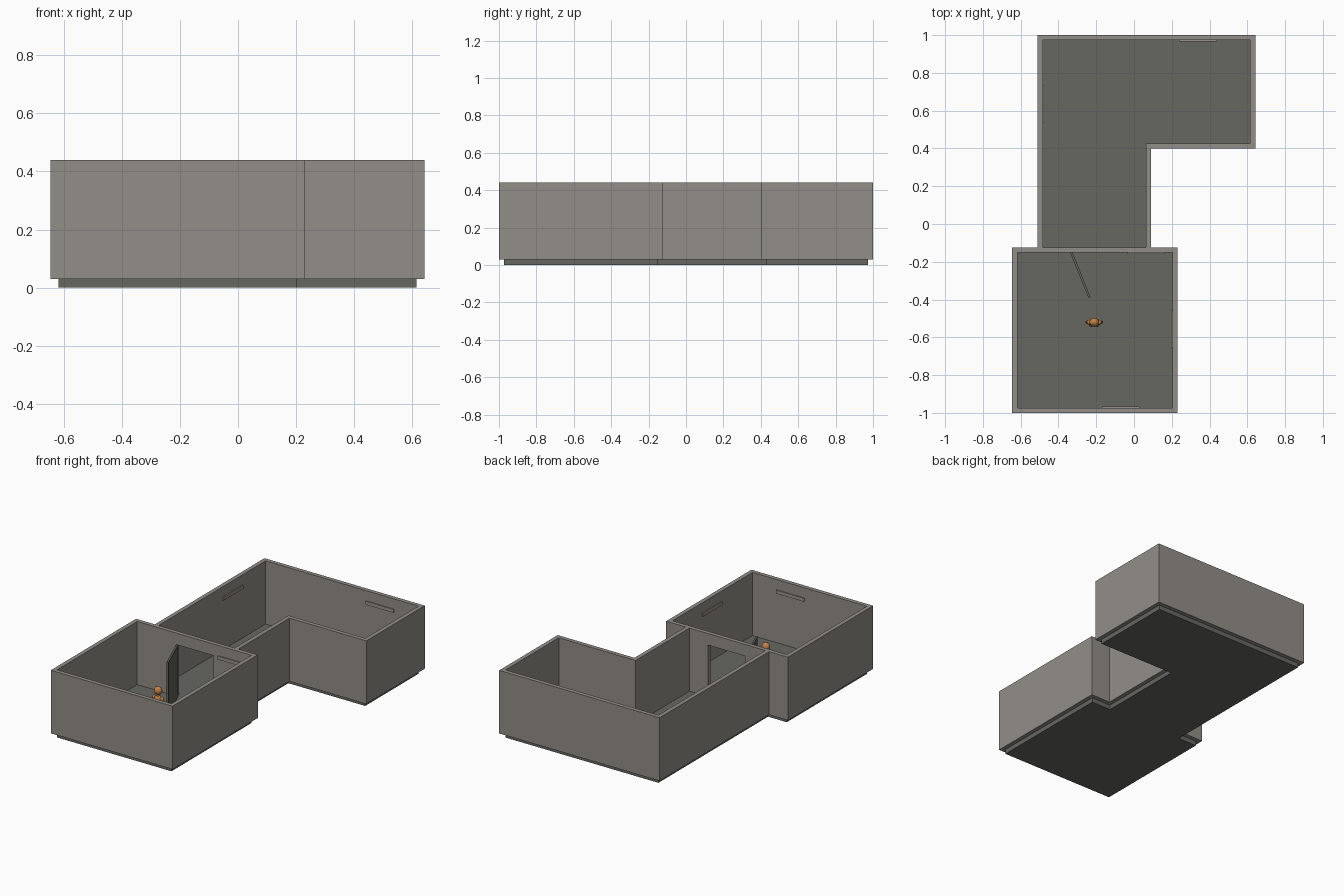
import bpy, bmesh
from math import radians, atan2
from mathutils import Vector, Matrix

if "Cube" in bpy.data.objects:
    bpy.data.objects.remove(bpy.data.objects["Cube"])

THICK, FLOOR, TOP, DOOR_TOP = 0.027, 0.03, 0.44, 0.365


def material(name, rgb):
    m = bpy.data.materials.new(name)
    m.use_nodes = True
    m.diffuse_color = (*rgb, 1)
    m.node_tree.nodes["Principled BSDF"].inputs["Base Color"].default_value = (*rgb, 1)
    return m


wall_mat = material("warm grey wall", (0.29, 0.27, 0.245))
floor_mat = material("dark grey floor", (0.135, 0.135, 0.12))
door_mat = material("charcoal door", (0.12, 0.12, 0.105))
shelf_mat = material("light grey shelf", (0.34, 0.29, 0.26))
figure_mat = material("orange figure", (0.52, 0.22, 0.07))


def finish(name, bm, mat):
    bmesh.ops.recalc_face_normals(bm, faces=bm.faces)
    mesh = bpy.data.meshes.new(name)
    bm.to_mesh(mesh)
    bm.free()
    mesh.materials.append(mat)
    obj = bpy.data.objects.new(name, mesh)
    bpy.context.collection.objects.link(obj)
    return obj


def box(name, lo, hi, mat):
    lo, hi = Vector(lo), Vector(hi)
    bm = bmesh.new()
    bmesh.ops.create_cube(bm, size=1, matrix=Matrix.LocRotScale((lo + hi) / 2, None, hi - lo))
    return finish(name, bm, mat)


def extrude_up(bm, faces, height):
    ext = bmesh.ops.extrude_face_region(bm, geom=faces)["geom"]
    bmesh.ops.translate(bm, vec=(0, 0, height),
                        verts=[v for v in ext if isinstance(v, bmesh.types.BMVert)])


def offset_path(points, closed):
    """Shift a right-angled counterclockwise path inward by the wall thickness."""
    pts = [Vector(p) for p in points]
    n = len(pts)
    sides = [(pts[(i + 1) % n] - pts[i]).normalized() for i in range(n)]
    normals = [Vector((-d.y, d.x)) for d in sides]
    inner = []
    for i, p in enumerate(pts):
        shift = Vector((0, 0))
        if closed or i > 0:
            shift += normals[i - 1]
        if closed or i < n - 1:
            shift += normals[i]
        inner.append(p + shift * THICK)
    return pts, inner


def walls(name, points, closed):
    outer, inner = offset_path(points, closed)
    bm = bmesh.new()
    a = [bm.verts.new((*p, FLOOR)) for p in outer]
    b = [bm.verts.new((*p, FLOOR)) for p in inner]
    n = len(a)
    faces = [bm.faces.new((a[i], a[(i + 1) % n], b[(i + 1) % n], b[i]))
             for i in range(n if closed else n - 1)]
    extrude_up(bm, faces, TOP - FLOOR)
    return finish(name, bm, wall_mat)


def slab(name, points):
    bm = bmesh.new()
    extrude_up(bm, [bm.faces.new([bm.verts.new((*p, 0)) for p in points])], FLOOR)
    return finish(name, bm, floor_mat)


# Wall outlines, counterclockwise
front_room = [(-0.645, -1), (0.23, -1), (0.23, -0.125), (-0.645, -0.125)]
back_room = [(0.09, -0.125), (0.09, 0.4), (0.642, 0.4), (0.642, 1), (-0.51, 1), (-0.51, -0.125)]
front_walls = walls("front_room_walls", front_room, True)
walls("back_room_walls", back_room, False)

# Floors sit inside the walls and meet under the doorway
front_inner = offset_path(front_room, True)[1]
back_inner = offset_path(back_room, False)[1]
for p in (back_inner[0], back_inner[-1]):
    p.y -= THICK
slab("front_room_floor", front_inner)
slab("back_room_floor", back_inner)

# Doorway cut through the shared wall
cutter = box("doorway_cutter", (-0.335, -0.2, 0), (-0.07, -0.08, DOOR_TOP), wall_mat)
cutter.hide_render = True
cut = front_walls.modifiers.new("doorway", "BOOLEAN")
cut.operation, cut.solver, cut.object = "DIFFERENCE", "EXACT", cutter
bpy.context.view_layer.objects.active = front_walls
bpy.ops.object.modifier_apply(modifier=cut.name)
bpy.data.objects.remove(cutter)

# Door leaf swung open into the front room
hinge, tip = Vector((-0.332, -0.15)), Vector((-0.236, -0.388))
swing = tip - hinge
door = box("door", (0, -0.006, FLOOR), (swing.length, 0.006, DOOR_TOP), door_mat)
door.location = (*hinge, 0)
door.rotation_euler.z = atan2(swing.y, swing.x)

# Narrow shelves high on the walls: (name, low corner, high corner)
for name, lo, hi in [
    ("back_wall_shelf", (0.24, 0.966), (0.44, 0.973)),
    ("corridor_wall_shelf", (-0.483, 0.535), (-0.476, 0.735)),
    ("shared_wall_shelf", (-0.035, -0.159), (0.165, -0.152)),
    ("side_wall_shelf", (0.196, -0.655), (0.203, -0.455)),
    ("front_wall_shelf", (-0.17, -0.973), (0.03, -0.966)),
]:
    box(name, (*lo, 0.352), (*hi, 0.374), shelf_mat)

# Small standing figure
figure = bmesh.new()


def ball(centre, size):
    bmesh.ops.create_uvsphere(figure, u_segments=16, v_segments=10, radius=1,
                              matrix=Matrix.LocRotScale(Vector(centre), None, Vector(size)))


def limb(start, end, r1, r2):
    start, end = Vector(start), Vector(end)
    axis = end - start
    turn = axis.to_track_quat("Z", "Y")
    bmesh.ops.create_cone(figure, cap_ends=True, segments=12, radius1=r1, radius2=r2,
                          depth=axis.length,
                          matrix=Matrix.LocRotScale((start + end) / 2, turn, None))


ball((0, 0, 0.212), (0.026, 0.023, 0.026))
limb((0, 0, 0.165), (0, 0, 0.195), 0.011, 0.011)
ball((0, 0, 0.135), (0.031, 0.021, 0.05))
for side in (-1, 1):
    ball((side * 0.028, 0, 0.164), (0.012, 0.012, 0.012))
    limb((side * 0.03, 0, 0.164), (side * 0.038, 0, 0.088), 0.01, 0.007)
    ball((side * 0.038, 0, 0.084), (0.008, 0.009, 0.011))
    limb((side * 0.014, 0, 0.115), (side * 0.016, 0, 0.008), 0.015, 0.01)
    ball((side * 0.016, -0.006, 0.008), (0.012, 0.018, 0.008))
person = finish("standing_figure", figure, figure_mat)
person.location = (-0.21, -0.52, FLOOR)
bpy.ops.object.select_all(action="DESELECT")
person.select_set(True)
bpy.context.view_layer.objects.active = person
bpy.ops.object.shade_smooth_by_angle(angle=radians(40))
